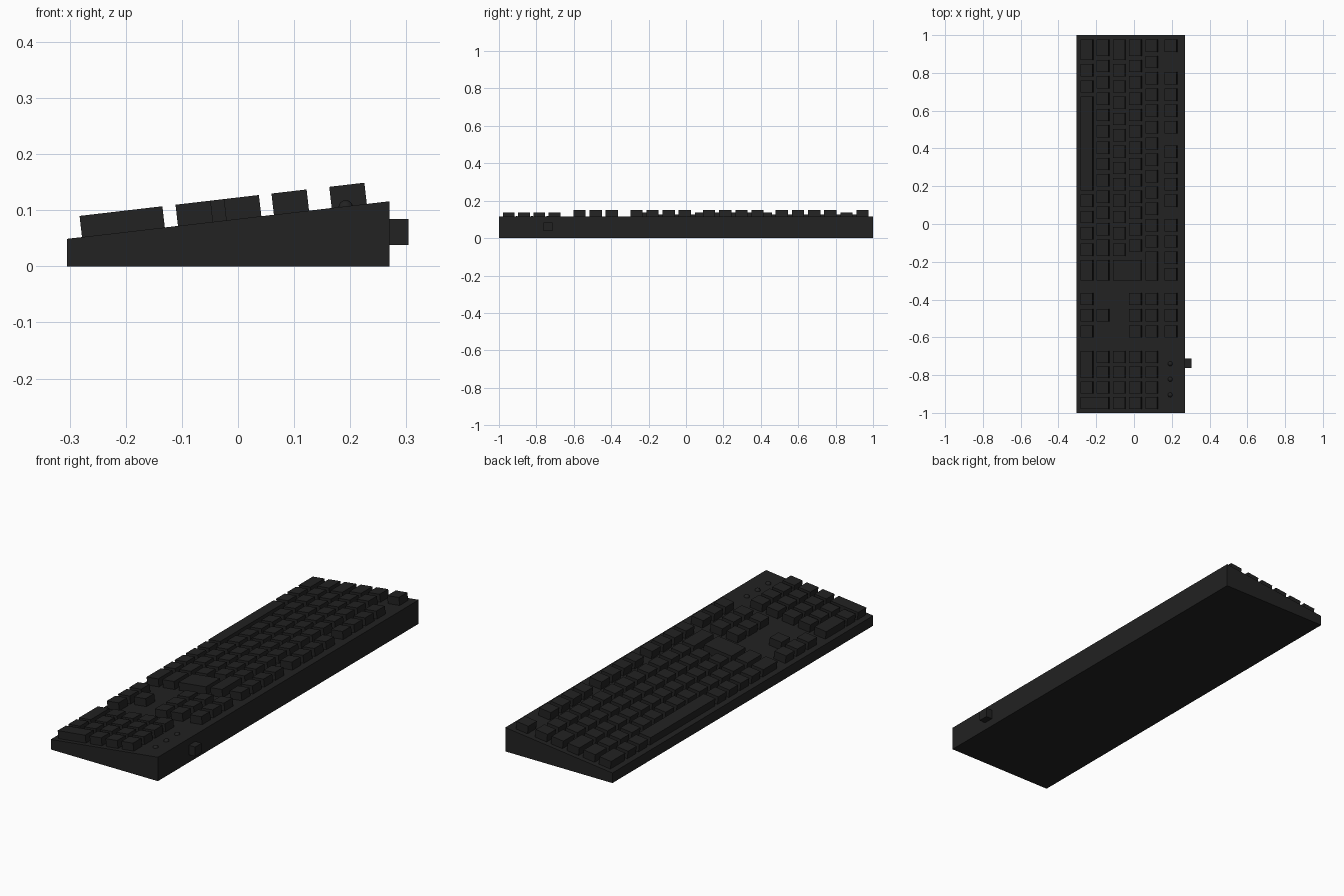
import bpy, bmesh, math
from mathutils import Matrix, Vector

cube = bpy.data.objects.get("Cube")
if cube:
    bpy.data.objects.remove(cube)

BACK, FRONT = 0.27, -0.305          # case extent in x
Z_LOW, Z_HIGH = 0.049, 0.116        # case height at each edge
SLOPE = math.atan2(Z_HIGH - Z_LOW, BACK - FRONT)
UNIT = 0.0864                       # pitch of one key along y
GAP = 0.021
KEY_DEPTH, ROW_PITCH = 0.063, 0.0855
KEY_HEIGHT, SUNK = 0.038, 0.004
MAIN, NAV, PAD = 0.977, -0.364, -0.672   # left edge of each key block
ROW_X = [-0.278, -0.193, -0.107, -0.021, 0.064, 0.167]

plastic = bpy.data.materials.new("black plastic")
plastic.use_nodes = True
colour = (0.016, 0.016, 0.016, 1)
plastic.diffuse_color = colour
plastic.node_tree.nodes["Principled BSDF"].inputs["Base Color"].default_value = colour


def surface_z(x):
    return Z_LOW + (x - FRONT) * math.tan(SLOPE)


def finish(bm, name):
    bmesh.ops.recalc_face_normals(bm, faces=bm.faces)
    mesh = bpy.data.meshes.new(name)
    bm.to_mesh(mesh)
    bm.free()
    mesh.materials.append(plastic)
    obj = bpy.data.objects.new(name, mesh)
    bpy.context.collection.objects.link(obj)
    return obj


def add_key(bm, row, left, width, rows=1, pitch=UNIT):
    """One tilted key block; left and width are in key units from the block edge."""
    block, start = left
    y_size = width * pitch - GAP
    x_size = KEY_DEPTH + (rows - 1) * ROW_PITCH
    x = ROW_X[row]
    y = block - start * pitch - y_size / 2
    height = KEY_HEIGHT + SUNK
    matrix = (Matrix.Translation((x, y, surface_z(x)))
              @ Matrix.Rotation(-SLOPE, 4, 'Y')
              @ Matrix.Translation((x_size / 2, 0, height / 2 - SUNK))
              @ Matrix.Diagonal((x_size, y_size, height, 1)))
    bmesh.ops.create_cube(bm, size=1, matrix=matrix)


def key_row(name, row, widths):
    bm = bmesh.new()
    start = 0
    for width in widths:
        if width > 0:
            add_key(bm, row, (MAIN, start), width)
        start += abs(width)         # negative widths are empty spaces
    finish(bm, name)


# Wedge case
bm = bmesh.new()
profile = [(FRONT, 0), (BACK, 0), (BACK, Z_HIGH), (FRONT, Z_LOW)]
face = bm.faces.new([bm.verts.new((x, -1, z)) for x, z in profile])
side = bmesh.ops.extrude_face_region(bm, geom=[face])
bmesh.ops.translate(bm, vec=Vector((0, 2, 0)),
                    verts=[v for v in side["geom"] if isinstance(v, bmesh.types.BMVert)])
finish(bm, "case")

# Main key rows, from the space bar up to the function keys
key_row("space_bar_row", 0, [1.5, 1, 1, 6, 1, 1, 1, 1, 1.5])
key_row("shift_row", 1, [1.25] + [1] * 11 + [1.25, 1.5])
key_row("home_row", 2, [1.5] + [1] * 12)
key_row("upper_letter_row", 3, [1.25] + [1] * 12)
key_row("number_row", 4, [1] * 13 + [2])
key_row("function_row", 5, [1, -1] + [1] * 4 + [-0.5] + [1] * 4 + [-0.5] + [1] * 4)

# Tall enter key over two rows
bm = bmesh.new()
add_key(bm, 2, (MAIN, 13.5), 1.5, rows=2)
finish(bm, "enter_key")

# Navigation and arrow keys
bm = bmesh.new()
for row in (0, 3, 4, 5):
    for i in range(3):
        add_key(bm, row, (NAV, i), 1)
add_key(bm, 1, (NAV, 1), 1)
finish(bm, "navigation_keys")

# Number pad with a wide zero and a tall enter key
PAD_UNIT = 0.0815
bm = bmesh.new()
for row in range(1, 5):
    for i in range(3 if row == 1 else 4):
        add_key(bm, row, (PAD, i), 1.03, pitch=PAD_UNIT)
add_key(bm, 0, (PAD, 0), 2.03, pitch=PAD_UNIT)
add_key(bm, 0, (PAD, 2), 1.03, pitch=PAD_UNIT)
add_key(bm, 0, (PAD, 3), 1.03, rows=2, pitch=PAD_UNIT)
finish(bm, "number_pad_keys")

# Indicator lamps
for i in range(3):
    x, y = 0.192, -0.74 - i * 0.0825
    bm = bmesh.new()
    bmesh.ops.create_uvsphere(bm, u_segments=16, v_segments=8, radius=0.013,
                              matrix=Matrix.Translation((x, y, surface_z(x) - 0.002)))
    lamp = finish(bm, f"indicator_lamp_{i + 1}")
    for polygon in lamp.data.polygons:
        polygon.use_smooth = True

# Cable socket on the back edge
bm = bmesh.new()
bmesh.ops.create_cube(bm, size=1, matrix=Matrix.Translation((0.282, -0.738, 0.061))
                      @ Matrix.Diagonal((0.044, 0.05, 0.046, 1)))
finish(bm, "cable_socket")
